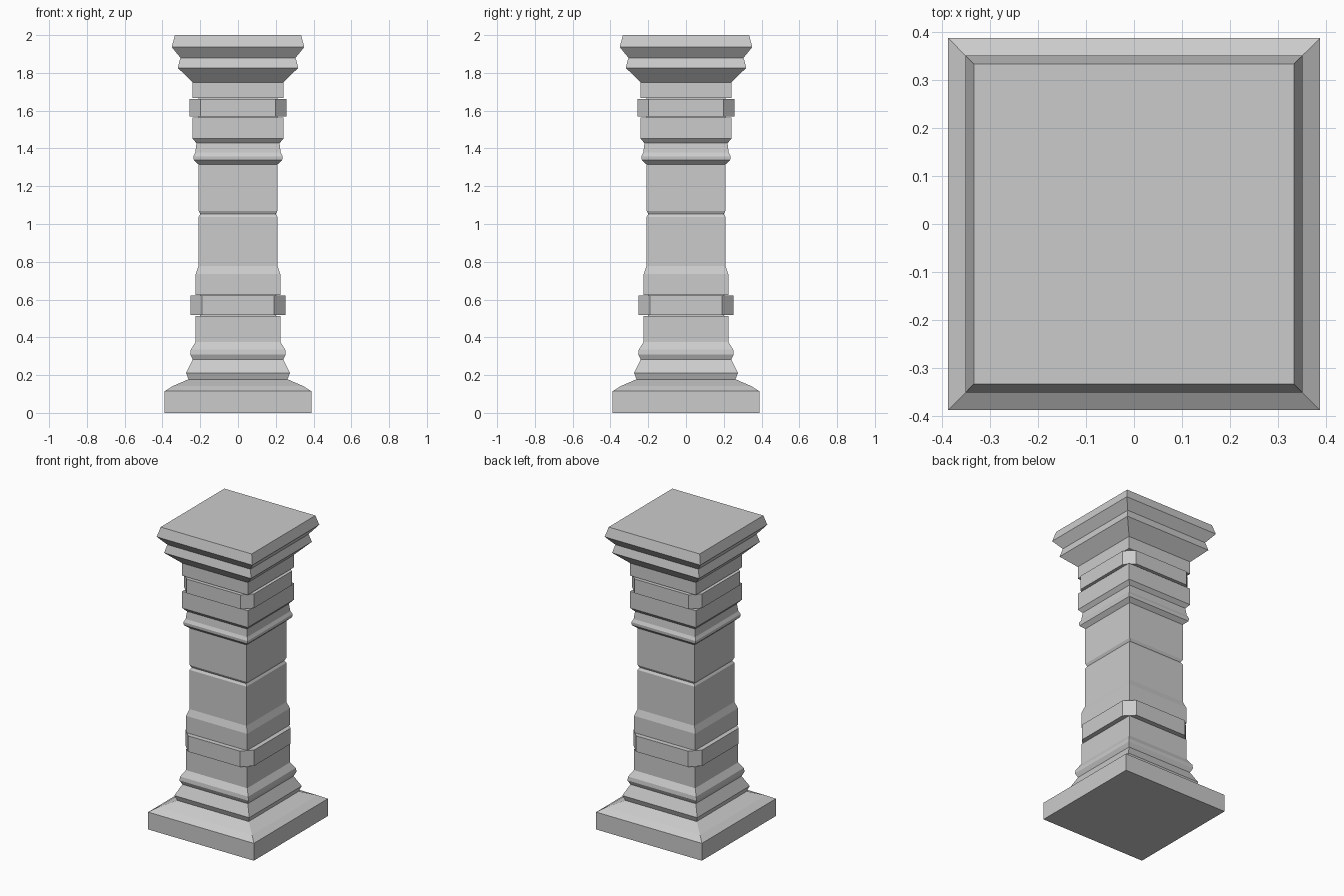
import bpy, bmesh

if "Cube" in bpy.data.objects:
    bpy.data.objects.remove(bpy.data.objects["Cube"])


def stack(name, profile, cut=0.0):
    """Square (or corner-cut) stack of rings from (half_width, z) pairs, capped."""
    bm = bmesh.new()
    rings = []
    for h, z in profile:
        k = h - cut
        if cut:
            pts = [(k, -h), (h, -k), (h, k), (k, h), (-k, h), (-h, k), (-h, -k), (-k, -h)]
        else:
            pts = [(h, -h), (h, h), (-h, h), (-h, -h)]
        rings.append([bm.verts.new((x, y, z)) for x, y in pts])
    n = len(rings[0])
    for a, b in zip(rings, rings[1:]):
        for i in range(n):
            j = (i + 1) % n
            bm.faces.new((a[i], a[j], b[j], b[i]))
    bm.faces.new(rings[0][::-1])
    bm.faces.new(rings[-1])
    mesh = bpy.data.meshes.new(name)
    bm.to_mesh(mesh)
    bm.free()
    obj = bpy.data.objects.new(name, mesh)
    bpy.context.collection.objects.link(obj)
    return obj


# Plinth with sloped top, then base mouldings
stack("base", [(0.388, 0), (0.388, 0.115), (0.345, 0.142), (0.262, 0.178),
               (0.275, 0.212), (0.24, 0.282), (0.253, 0.31), (0.25, 0.335),
               (0.225, 0.375), (0.225, 0.513)])

# Corner-cut block between base and shaft
stack("lower_band", [(0.252, 0.517), (0.252, 0.622)], cut=0.062)
stack("lower_core", [(0.2, 0.513), (0.2, 0.624)])

# Shaft with central groove and upper collar
stack("shaft", [(0.224, 0.624), (0.224, 0.735), (0.209, 0.778), (0.209, 1.038),
                (0.2, 1.053), (0.209, 1.07), (0.209, 1.315), (0.234, 1.338),
                (0.236, 1.358), (0.226, 1.378), (0.22, 1.428), (0.241, 1.452),
                (0.241, 1.563)])

# Corner-cut block below the capital
stack("upper_band", [(0.256, 1.568), (0.256, 1.662)], cut=0.058)
stack("upper_core", [(0.21, 1.563), (0.21, 1.667)])

# Flared capital
stack("capital", [(0.241, 1.667), (0.241, 1.75), (0.319, 1.827), (0.305, 1.88),
                  (0.351, 1.937), (0.334, 2.0)])
